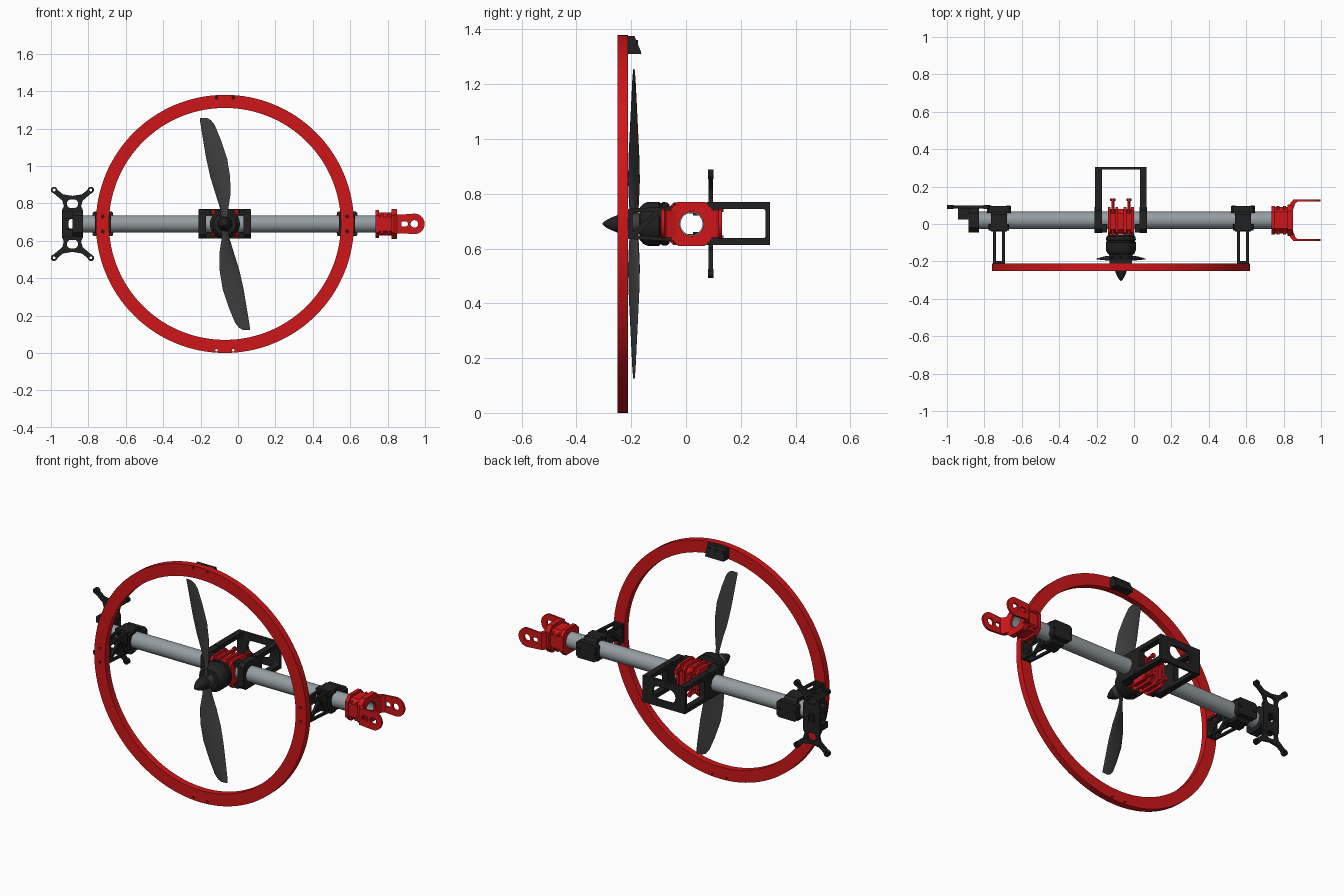
import bpy, bmesh, math
from mathutils import Vector, Matrix

if "Cube" in bpy.data.objects:
    bpy.data.objects.remove(bpy.data.objects["Cube"])

def material(name, c):
    m = bpy.data.materials.new(name)
    m.diffuse_color = (*c, 1)
    m.use_nodes = True
    m.node_tree.nodes["Principled BSDF"].inputs["Base Color"].default_value = m.diffuse_color
    return m

RED = material("red", (0.62, 0.008, 0.01))
BLACK = material("black", (0.015, 0.015, 0.016))
DARK = material("dark_grey", (0.05, 0.05, 0.052))
STEEL = material("tube_grey", (0.30, 0.34, 0.36))
TY, CZ, MX = 0.02, 0.69, -0.07   # tube centre y, height, rotor x

def finish(name, bm, mat):
    bmesh.ops.remove_doubles(bm, verts=bm.verts, dist=1e-5)
    bmesh.ops.recalc_face_normals(bm, faces=bm.faces)
    me = bpy.data.meshes.new(name)
    bm.to_mesh(me)
    bm.free()
    me.materials.clear()
    me.materials.append(mat)
    ob = bpy.data.objects.new(name, me)
    bpy.context.collection.objects.link(ob)
    return ob

# 2D outlines
def circ(u, v, r, n=24):
    return [(u + r * math.cos(2 * math.pi * i / n), v + r * math.sin(2 * math.pi * i / n)) for i in range(n)]

def rect(u0, u1, v0, v1, c=0.0):
    if not c:
        return [(u0, v0), (u1, v0), (u1, v1), (u0, v1)]
    return [(u0 + c, v0), (u1 - c, v0), (u1, v0 + c), (u1, v1 - c), (u1 - c, v1), (u0 + c, v1), (u0, v1 - c), (u0, v0 + c)]

def slot(u0, u1, v0, v1, r, n=6):
    pts = []
    for k, (u, v) in enumerate([(u1 - r, v1 - r), (u0 + r, v1 - r), (u0 + r, v0 + r), (u1 - r, v0 + r)]):
        for i in range(n + 1):
            a = (k + i / n) * math.pi / 2
            pts.append((u + r * math.cos(a), v + r * math.sin(a)))
    return pts

AX = {'x': lambda u, v, w: (w, u, v), 'y': lambda u, v, w: (u, w, v), 'z': lambda u, v, w: (u, v, w)}

def plate(name, axis, w0, w1, loops, mat):
    """Extrude an outline (first loop) with holes (other loops) from w0 to w1 along an axis."""
    cu = bpy.data.curves.new(name, 'CURVE')
    cu.dimensions, cu.fill_mode, cu.extrude = '2D', 'BOTH', (w1 - w0) / 2
    for lp in loops:
        s = cu.splines.new('POLY')
        s.points.add(len(lp) - 1)
        for p, (u, v) in zip(s.points, lp):
            p.co = (u, v, 0, 1)
        s.use_cyclic_u = True
    tmp = bpy.data.objects.new("tmp", cu)
    bpy.context.collection.objects.link(tmp)
    dg = bpy.context.evaluated_depsgraph_get()
    me = bpy.data.meshes.new_from_object(tmp.evaluated_get(dg))
    bm = bmesh.new()
    bm.from_mesh(me)
    bpy.data.objects.remove(tmp)
    bpy.data.curves.remove(cu)
    bpy.data.meshes.remove(me)
    for v in bm.verts:
        v.co = AX[axis](v.co.x, v.co.y, v.co.z + (w0 + w1) / 2)
    return finish(name, bm, mat)

def box(name, x0, x1, y0, y1, z0, z1, mat):
    return plate(name, 'z', z0, z1, [rect(x0, x1, y0, y1)], mat)

def lathe(name, prof, mat, n=40):
    """Revolve (radius, y) points round the rotor axis."""
    bm = bmesh.new()
    vs = [bm.verts.new((r, y, 0)) for r, y in prof]
    es = [bm.edges.new(p) for p in zip(vs, vs[1:])]
    bmesh.ops.spin(bm, geom=vs + es, cent=(0, 0, 0), axis=(0, 1, 0), angle=2 * math.pi, steps=n)
    bmesh.ops.translate(bm, verts=bm.verts, vec=(MX, 0, CZ))
    return finish(name, bm, mat)

def tube_clamp(name, x0, x1, y0, y1, z0, z1, mat, c=0.025):
    return plate(name, 'x', x0, x1, [rect(y0, y1, z0, z1, c), circ(TY, CZ, 0.044, 32)], mat)

# Main tube
plate("main_tube", 'x', -0.87, 0.84, [circ(TY, CZ, 0.046, 48), circ(TY, CZ, 0.040, 48)], STEEL)

# Guard ring with screw holes
holes = [circ(MX + dx, CZ + s * 0.675, 0.007, 10) for dx in (-0.045, 0.045) for s in (-1, 1)]
holes += [circ(MX + s * 0.653, CZ + dz, 0.008, 10) for dz in (-0.04, 0.04) for s in (-1, 1)]
plate("guard_ring", 'y', -0.25, -0.212, [circ(MX, CZ, 0.69, 128), circ(MX, CZ, 0.62, 128)] + holes, RED)

# Wedge bracket at the top of the ring
plate("ring_top_bracket", 'x', MX - 0.06, MX + 0.06,
      [[(-0.212, 1.31), (-0.163, 1.31), (-0.165, 1.32), (-0.188, 1.376), (-0.212, 1.376)]], BLACK)
for i in (-1, 0, 1):
    box("bracket_rib", MX + i * 0.045 - 0.008, MX + i * 0.045 + 0.008, -0.2, -0.175, 1.33, 1.362, BLACK)

# Ring mounts: clamp, cap and open truss legs
for mx in (-0.722, 0.583):
    tube_clamp("mount_clamp", mx - 0.042, mx + 0.042, -0.04, 0.075, CZ - 0.065, CZ + 0.065, BLACK)
    plate("mount_cap", 'y', 0.06, 0.095, [rect(mx - 0.065, mx + 0.065, CZ - 0.05, CZ + 0.05, 0.012)], BLACK)
    for s in (-1, 1):
        x = mx + s * 0.024
        plate("mount_leg", 'x', x - 0.007, x + 0.007,
              [[(-0.212, CZ - 0.055), (-0.212, CZ + 0.055), (-0.03, CZ + 0.065), (-0.03, CZ - 0.065)],
               [(-0.195, CZ - 0.028), (-0.195, CZ + 0.042), (-0.115, CZ + 0.046)],
               [(-0.18, CZ - 0.043), (-0.055, CZ - 0.05), (-0.1, CZ + 0.033)],
               [(-0.085, CZ + 0.047), (-0.05, CZ + 0.05), (-0.05, CZ - 0.025)]], BLACK)
        plate("mount_ear", 'y', -0.035, 0.0, [rect(mx - 0.055, mx + 0.055, CZ + s * 0.055 - 0.01, CZ + s * 0.055 + 0.01, 0.006)], BLACK)
        plate("mount_bolt", 'y', 0.09, 0.1, [circ(mx + s * 0.05, CZ, 0.01, 12)], BLACK)
    plate("mount_foot", 'y', -0.214, -0.198, [rect(mx - 0.031, mx + 0.031, CZ - 0.055, CZ + 0.055, 0.01)], BLACK)

# X-shaped end plate with its clamp
ex = -0.885
q = [(0.055, 0), (0.055, 0.075), (0.046, 0.095), (0.055, 0.125), (0.10, 0.163), (0.113, 0.172), (0.115, 0.188),
     (0.105, 0.198), (0.09, 0.196), (0.078, 0.18), (0.05, 0.158), (0, 0.15)]
half = q + [(-a, b) for a, b in q[-2::-1]]
outline = half + [(a, -b) for a, b in half[-2:0:-1]]
cuts = [circ(ex + a * 0.098, CZ + b * 0.181, 0.008, 12) for a in (-1, 1) for b in (-1, 1)]
cuts += [slot(ex - 0.03, ex + 0.03, CZ + b * 0.108 - 0.023, CZ + b * 0.108 + 0.023, 0.022) for b in (-1, 1)]
cuts += [slot(ex - 0.02, ex + 0.02, CZ - 0.025, CZ + 0.025, 0.01)]
plate("cross_plate", 'y', 0.083, 0.098, [[(ex + a, CZ + b) for a, b in outline]] + cuts, BLACK)
for a in (-1, 1):
    for b in (-1, 1):
        plate("cross_plate_boss", 'y', 0.08, 0.101, [circ(ex + a * 0.098, CZ + b * 0.181, 0.017), circ(ex + a * 0.098, CZ + b * 0.181, 0.008, 12)], BLACK)
tube_clamp("end_clamp", -0.885, -0.83, -0.045, 0.085, CZ - 0.07, CZ + 0.07, BLACK)
for s in (-1, 1):
    box("end_clamp_lug", -0.94, -0.88, 0.025, 0.085, CZ + s * 0.048 - 0.018, CZ + s * 0.048 + 0.018, BLACK)

# Red fork at the other end
tube_clamp("fork_clamp", 0.735, 0.83, -0.05, 0.09, CZ - 0.062, CZ + 0.062, RED)
tube_clamp("fork_flange", 0.82, 0.85, -0.065, 0.105, CZ - 0.08, CZ + 0.08, RED, 0.035)
tube_clamp("fork_collar", 0.735, 0.755, -0.055, 0.095, CZ - 0.075, CZ + 0.075, RED, 0.03)
for s in (-1, 1):
    yy = TY + s * 0.105
    plate("fork_shoulder", 'z', CZ - 0.05, CZ + 0.05,
          [[(0.82, TY + s * 0.055), (0.85, TY + s * 0.055), (0.862, TY + s * 0.09), (0.875, TY + s * 0.1),
            (0.875, TY + s * 0.11), (0.85, TY + s * 0.108), (0.835, TY + s * 0.09)]], RED)
    tip = [(0.943 + 0.055 * math.cos(a), CZ + 0.055 * math.sin(a)) for a in [math.radians(d) for d in range(-90, 91, 12)]]
    plate("fork_arm", 'y', yy - 0.006, yy + 0.006,
          [[(0.85, CZ + 0.048), (0.85, CZ - 0.048)] + tip, circ(0.943, CZ, 0.02),
           slot(0.868, 0.908, CZ - 0.014, CZ + 0.014, 0.012)], RED)
    for x in (0.77, 0.805):
        plate("fork_bolt", 'y', -0.056, 0.096, [circ(x, CZ + s * 0.045, 0.008, 12)], RED)

# Red motor mount gripping the tube, with fins and studs
tube_clamp("motor_mount", MX - 0.055, MX + 0.055, -0.055, 0.08, CZ - 0.065, CZ + 0.065, RED)
for x in (-0.062, -0.022, 0.022, 0.062):
    tube_clamp("motor_mount_fin", MX + x - 0.007, MX + x + 0.007, -0.065, 0.092, CZ - 0.078, CZ + 0.078, RED, 0.02)
for x in (-0.043, 0.043):
    for s in (-1, 1):
        plate("mount_stud", 'y', -0.06, 0.135, [circ(MX + x, CZ + s * 0.055, 0.008, 12)], RED)
        plate("stud_head", 'y', 0.122, 0.136, [circ(MX + x, CZ + s * 0.055, 0.014, 6)], RED)

# Motor, hub and spinner
lathe("motor", [(0, -0.06), (0.07, -0.06), (0.078, -0.068), (0.08, -0.085), (0.076, -0.088), (0.076, -0.095), (0.08, -0.098),
                (0.08, -0.14), (0.074, -0.155), (0.06, -0.168), (0.03, -0.17), (0, -0.17)], BLACK)
lathe("propeller_hub", [(0, -0.165), (0.036, -0.165), (0.04, -0.175), (0.04, -0.215), (0, -0.215)], DARK)
lathe("spinner", [(0, -0.21), (0.036, -0.21), (0.037, -0.225), (0.032, -0.25), (0.022, -0.275), (0.01, -0.297), (0, -0.306)], BLACK)

# Two swept, twisted propeller blades: (radius, left edge, right edge, half twist, half thickness)
SEC = [(0.02, -0.02, 0.02, 0.008, 0.012), (0.08, -0.025, 0.018, 0.016, 0.009), (0.16, -0.05, 0.03, 0.021, 0.007),
       (0.25, -0.078, 0.028, 0.019, 0.006), (0.35, -0.100, 0.012, 0.014, 0.005), (0.45, -0.117, -0.022, 0.009, 0.004),
       (0.53, -0.130, -0.055, 0.005, 0.003), (0.555, -0.134, -0.075, 0.003, 0.002), (0.566, -0.133, -0.095, 0.002, 0.001)]
for k in range(2):
    bm = bmesh.new()
    rings = []
    for r, xl, xr, tw, th in SEC:
        ring = []
        for i in range(12):
            a = 2 * math.pi * i / 12
            t = math.cos(a)
            ring.append(bm.verts.new(((xl + xr) / 2 + t * (xr - xl) / 2, -0.19 - t * tw + th * math.sin(a), r)))
        rings.append(ring)
    for a, b in zip(rings, rings[1:]):
        for i in range(12):
            bm.faces.new((a[i], a[(i + 1) % 12], b[(i + 1) % 12], b[i]))
    bm.faces.new(rings[0])
    bm.faces.new(rings[-1])
    bm.transform(Matrix.Translation((MX, 0, CZ)) @ Matrix.Rotation(math.pi * k, 4, 'Y'))
    finish("propeller_blade", bm, DARK)

# Rear box frame with windows, clamped to the tube either side of the motor
for s in (-1, 1):
    a, b = sorted((MX + s * 0.102, MX + s * 0.138))
    tube_clamp("frame_clamp", a - 0.002, b + 0.002, -0.047, 0.09, CZ - 0.077, CZ + 0.077, BLACK, 0.02)
    plate("frame_side", 'x', a, b, [rect(0.075, 0.305, CZ - 0.077, CZ + 0.079),
                                    slot(0.125, 0.29, CZ - 0.052, CZ + 0.054, 0.008)], BLACK)
    for t in (-1, 1):
        c, d = sorted((MX + s * 0.075, MX + s * 0.104))
        box("frame_lug", c, d, -0.045, 0.0, CZ + t * 0.062 - 0.012, CZ + t * 0.062 + 0.012, BLACK)
plate("frame_back", 'y', 0.291, 0.306, [rect(MX - 0.138, MX + 0.138, CZ - 0.077, CZ + 0.079),
                                        slot(MX - 0.075, MX + 0.075, CZ - 0.038, CZ + 0.04, 0.038)], BLACK)

# Smooth shading with sharp edges kept
bpy.ops.object.select_all(action='SELECT')
bpy.context.view_layer.objects.active = bpy.context.collection.objects[0]
bpy.ops.object.shade_smooth_by_angle(angle=math.radians(30))
